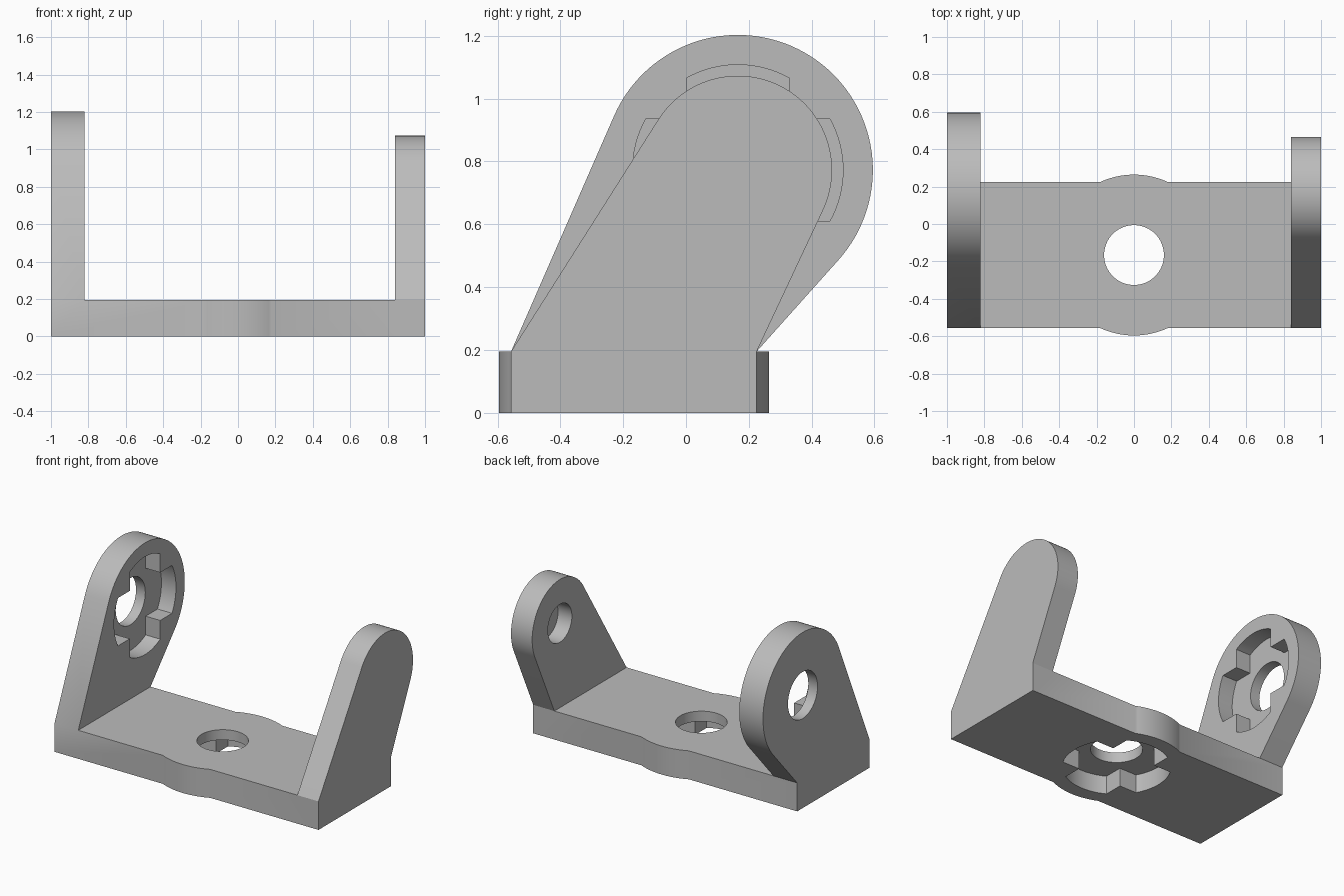
import bpy, bmesh
from math import sin, cos, asin, acos, atan2, hypot, pi, radians

cube = bpy.data.objects.get("Cube")
if cube:
    bpy.data.objects.remove(cube, do_unlink=True)

grey = bpy.data.materials.new("plain grey")
grey.use_nodes = True
COLOUR = (0.5, 0.5, 0.5, 1)
grey.diffuse_color = COLOUR
grey.node_tree.nodes["Principled BSDF"].inputs["Base Color"].default_value = COLOUR

THICK = 0.195                       # base plate thickness
BASE_Y, HALF_Y = -0.166, 0.391      # base plate centre line and half width
PIVOT = (0.165, 0.773)              # arm pivot as (y, z)


def arc(centre, r, a0, a1, n):
    steps = [a0 + (a1 - a0) * i / n for i in range(n + 1)]
    return [(centre[0] + r * cos(a), centre[1] + r * sin(a)) for a in steps]


def circle(centre, r, n=64):
    return arc(centre, r, 0, 2 * pi, n)[:-1]


def cross(centre, r=0.335, half=0.164):
    """Four-armed recess outline with rounded arm ends."""
    a, pts = asin(half / r), []
    for k in range(4):
        q = k * pi / 2
        pts += arc(centre, r, q - a, q + a, 16)
        pts += arc(centre, half * 2 ** 0.5, q + pi / 4, q + pi / 4, 1)[:1]
    return pts


def arm_outline(r):
    """Tapered arm: two base corners tangent to a round end."""
    front, back = (BASE_Y - HALF_Y, THICK), (BASE_Y + HALF_Y, THICK)

    def tangent(p, side):
        dy, dz = p[0] - PIVOT[0], p[1] - PIVOT[1]
        return atan2(dz, dy) + side * acos(r / hypot(dy, dz))
    return [front, back] + arc(PIVOT, r, tangent(back, 1),
                               tangent(front, -1) + 2 * pi, 64)


def prism(name, outline, lo, hi, axis):
    """Extrude an outline: axis x takes (y, z), axis z takes (x, y)."""
    bm = bmesh.new()
    place = (lambda u, v, w: (w, u, v)) if axis == "x" else (lambda u, v, w: (u, v, w))
    rings = [[bm.verts.new(place(u, v, w)) for u, v in outline] for w in (lo, hi)]
    bm.faces.new(rings[0][::-1])
    bm.faces.new(rings[1])
    n = len(outline)
    for i in range(n):
        j = (i + 1) % n
        bm.faces.new((rings[0][i], rings[0][j], rings[1][j], rings[1][i]))
    bmesh.ops.recalc_face_normals(bm, faces=bm.faces)
    mesh = bpy.data.meshes.new(name)
    bm.to_mesh(mesh)
    bm.free()
    mesh.materials.append(grey)
    obj = bpy.data.objects.new(name, mesh)
    bpy.context.collection.objects.link(obj)
    return obj


def combine(target, other, operation):
    bpy.context.view_layer.objects.active = target
    mod = target.modifiers.new(operation, "BOOLEAN")
    mod.operation, mod.object, mod.solver = operation, other, "EXACT"
    bpy.ops.object.modifier_apply(modifier=mod.name)
    bpy.data.objects.remove(other, do_unlink=True)


# Base plate with a round bulge on each long edge
mid = (0, BASE_Y)
bulge = 0.43
a = asin(HALF_Y / bulge)
lo, hi = BASE_Y - HALF_Y, BASE_Y + HALF_Y
base_outline = ([(-1, lo)] + arc(mid, bulge, -pi + a, -a, 24) + [(1, lo), (1, hi)]
                + arc(mid, bulge, a, pi - a, 24) + [(-1, hi)])
bracket = prism("bracket", base_outline, 0, THICK, "z")

# Large and small side arms
combine(bracket, prism("large_arm", arm_outline(0.43), -1, -0.82, "x"), "UNION")
combine(bracket, prism("small_arm", arm_outline(0.30), 0.84, 1, "x"), "UNION")

# Cross recess and through hole in the base and large arm, blind socket in the small arm
for name, outline, start, end, axis in (
        ("base_recess", cross(mid), -0.1, 0.125, "z"),
        ("base_hole", circle(mid, 0.16), -0.1, 0.3, "z"),
        ("arm_recess", cross(PIVOT), -0.93, -0.7, "x"),
        ("arm_hole", circle(PIVOT, 0.16), -1.1, -0.7, "x"),
        ("arm_socket", circle(PIVOT, 0.13), 0.7, 0.945, "x")):
    combine(bracket, prism(name, outline, start, end, axis), "DIFFERENCE")

# Smooth rounds, crisp edges
bpy.ops.object.select_all(action="DESELECT")
bracket.select_set(True)
bpy.context.view_layer.objects.active = bracket
bpy.ops.object.shade_smooth_by_angle(angle=radians(25))
